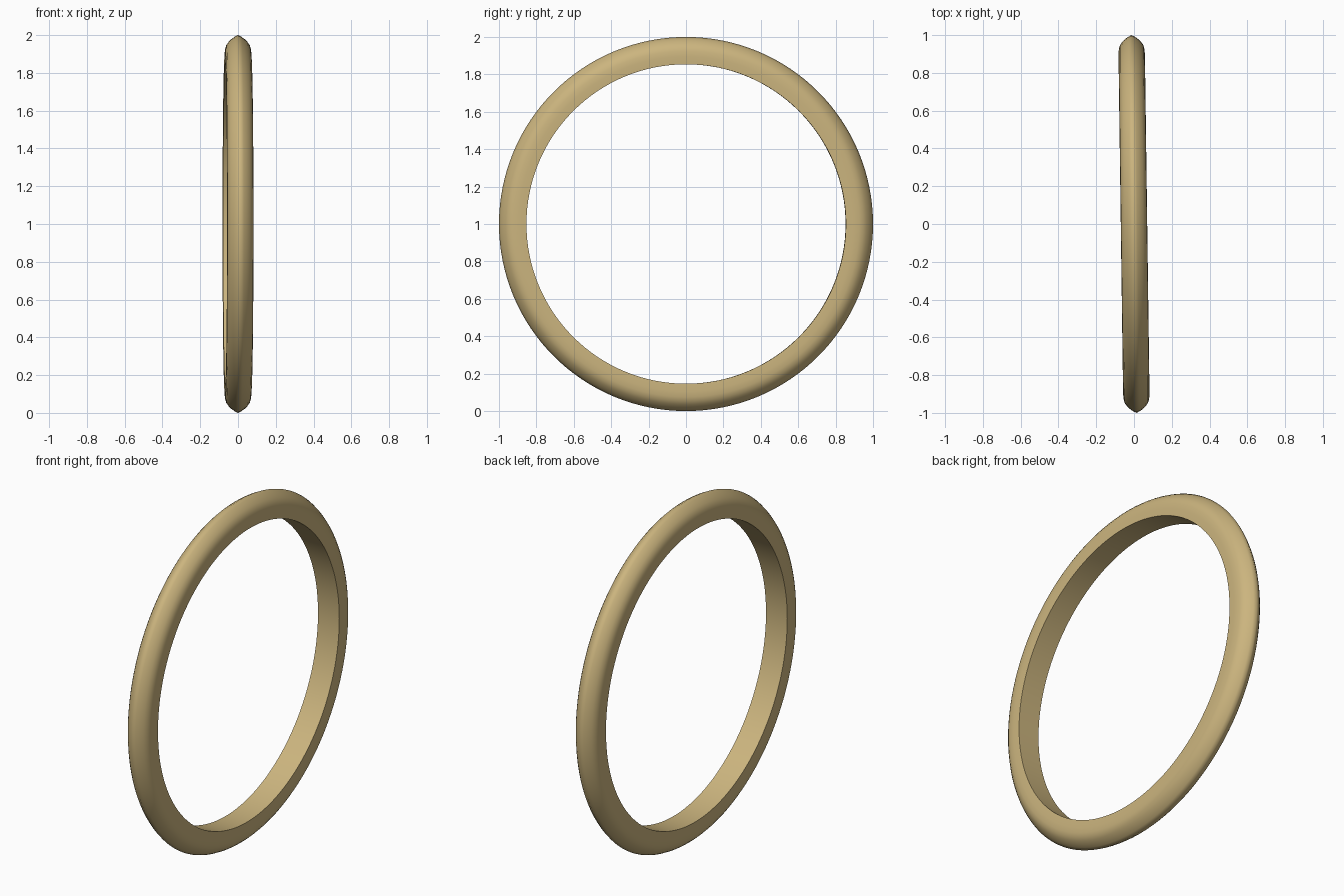
import bpy, bmesh, math

if "Cube" in bpy.data.objects:
    bpy.data.objects.remove(bpy.data.objects["Cube"])

SEGMENTS = 128
TILT = 0.0135  # slight turn about the vertical axis

# Ring cross-section as (x, radius): flat bore, straight cheeks, domed rim
half = [(0.068, 0.854), (0.070, 0.895), (0.068, 0.925), (0.062, 0.947),
        (0.050, 0.964), (0.035, 0.979), (0.018, 0.991)]
profile = half + [(0.0, 1.0)] + [(-x, r) for x, r in reversed(half)]

# Revolve the closed section around the x axis
bm = bmesh.new()
rings = []
for i in range(SEGMENTS):
    a = 2 * math.pi * i / SEGMENTS
    rings.append([bm.verts.new((x, r * math.sin(a), r * math.cos(a))) for x, r in profile])
n = len(profile)
for i in range(SEGMENTS):
    p, q = rings[i], rings[(i + 1) % SEGMENTS]
    for j in range(n):
        k = (j + 1) % n
        bm.faces.new((p[j], p[k], q[k], q[j]))
bmesh.ops.recalc_face_normals(bm, faces=bm.faces)

mesh = bpy.data.meshes.new("ring")
bm.to_mesh(mesh)
bm.free()
ring = bpy.data.objects.new("ring", mesh)
bpy.context.collection.objects.link(ring)
ring.location = (0, 0, 1)
ring.rotation_euler = (0, 0, TILT)

# Tan finish
tan = bpy.data.materials.new("tan")
tan.diffuse_color = (0.60, 0.46, 0.21, 1)
tan.use_nodes = True
tan.node_tree.nodes["Principled BSDF"].inputs["Base Color"].default_value = tan.diffuse_color
mesh.materials.append(tan)

# Smooth rim, sharp bore edges
bpy.context.view_layer.objects.active = ring
ring.select_set(True)
bpy.ops.object.shade_smooth_by_angle(angle=math.radians(60))
